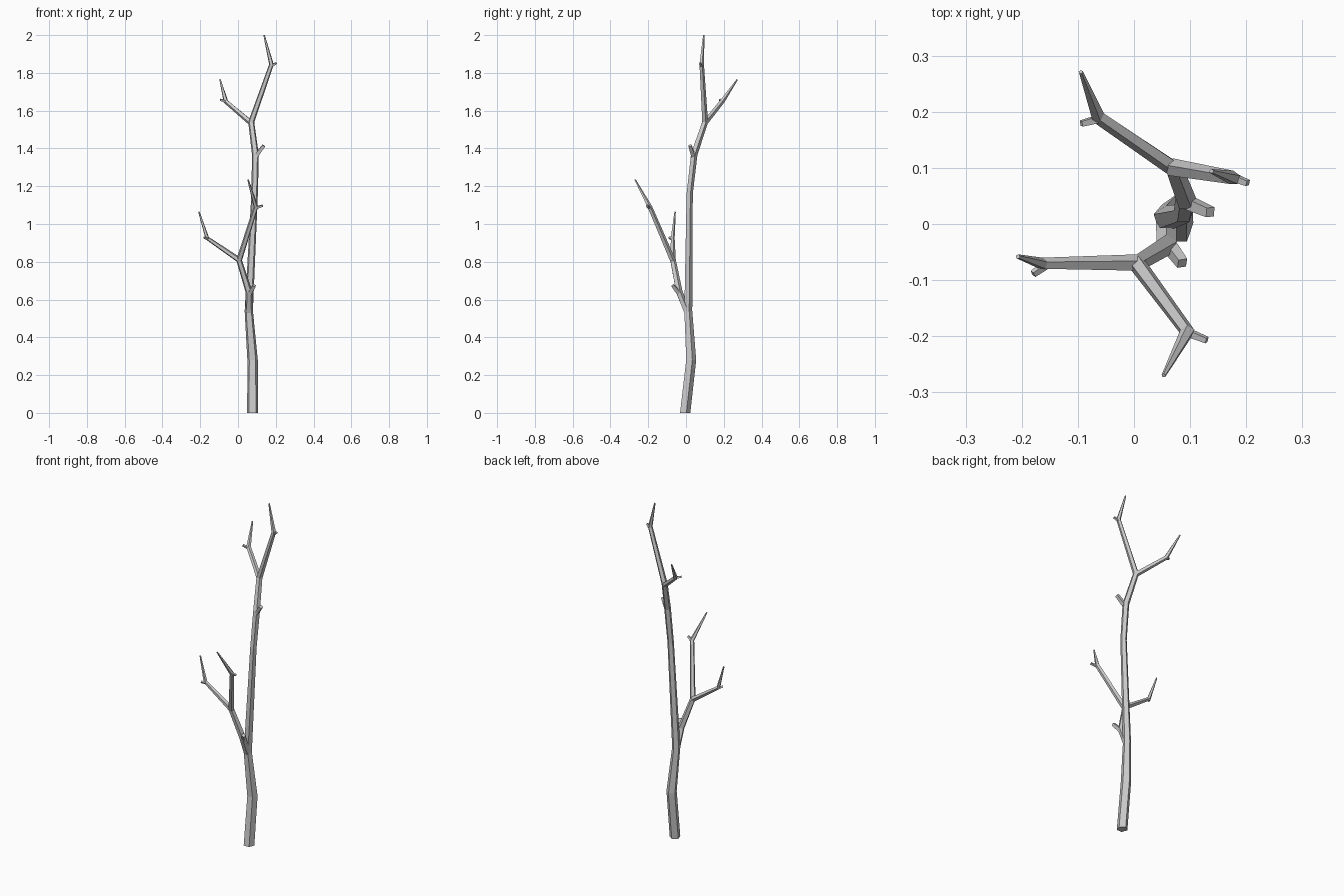
import bpy, bmesh, math
from mathutils import Vector


def limb(name, pts, sides=5, turn=0.3):
    """Tapered faceted tube through (x, y, z, radius) points, capped at both ends."""
    bm = bmesh.new()
    cs = [Vector(p[:3]) for p in pts]
    rings = []
    for i, c in enumerate(cs):
        d = Vector((0, 0, 0))
        if i > 0:
            d += (c - cs[i - 1]).normalized()
        if i < len(cs) - 1:
            d += (cs[i + 1] - c).normalized()
        if i == 0 and c.z == 0:
            d = Vector((0, 0, 1))          # flat cut on the ground
        q = Vector((0, 0, 1)).rotation_difference(d.normalized())
        r = pts[i][3]
        ring = []
        for k in range(sides):
            a = turn + math.tau * k / sides
            ring.append(bm.verts.new(c + q @ Vector((r * math.cos(a), r * math.sin(a), 0))))
        rings.append(ring)
    for a, b in zip(rings, rings[1:]):
        for k in range(sides):
            j = (k + 1) % sides
            bm.faces.new((a[k], a[j], b[j], b[k]))
    bm.faces.new(rings[0][::-1])
    bm.faces.new(rings[-1])
    bmesh.ops.recalc_face_normals(bm, faces=bm.faces)
    me = bpy.data.meshes.new(name)
    bm.to_mesh(me)
    bm.free()
    ob = bpy.data.objects.new(name, me)
    bpy.context.collection.objects.link(ob)
    return ob


# Main trunk, running up into the tallest twig
limb("trunk", [(0.077, -0.007, 0, 0.03), (0.077, 0.025, 0.28, 0.029),
               (0.057, 0.010, 0.54, 0.023), (0.088, 0.018, 1.16, 0.018),
               (0.092, 0.042, 1.37, 0.019), (0.070, 0.100, 1.54, 0.017),
               (0.177, 0.082, 1.845, 0.013), (0.138, 0.094, 2.0, 0.004)])

# Upper side branch
limb("upper_branch", [(0.070, 0.100, 1.535, 0.015), (-0.065, 0.192, 1.65, 0.013),
                      (-0.095, 0.271, 1.765, 0.004)])

# Lower branch leaving the trunk, then forking in two
limb("lower_branch", [(0.057, 0.008, 0.53, 0.019), (0.058, -0.037, 0.64, 0.019),
                      (0.005, -0.070, 0.81, 0.016), (-0.163, -0.071, 0.925, 0.011),
                      (-0.207, -0.058, 1.065, 0.004)])
limb("lower_fork", [(0.005, -0.070, 0.805, 0.016), (0.095, -0.192, 1.09, 0.013),
                    (0.053, -0.270, 1.235, 0.004)])

# Short broken stubs at the bends
stubs = [
    ((0.092, 0.040, 1.355, 0.015), (0.136, 0.021, 1.415, 0.012)),
    ((0.060, -0.035, 0.63, 0.015), (0.086, -0.070, 0.675, 0.012)),
    ((0.175, 0.084, 1.835, 0.009), (0.203, 0.073, 1.852, 0.007)),
    ((-0.060, 0.188, 1.645, 0.009), (-0.094, 0.179, 1.658, 0.007)),
    ((-0.155, -0.071, 0.92, 0.009), (-0.180, -0.089, 0.928, 0.007)),
    ((0.093, -0.192, 1.085, 0.009), (0.130, -0.207, 1.097, 0.007)),
]
for i, s in enumerate(stubs):
    limb(f"stub_{i + 1}", s, sides=4, turn=math.pi / 4)
